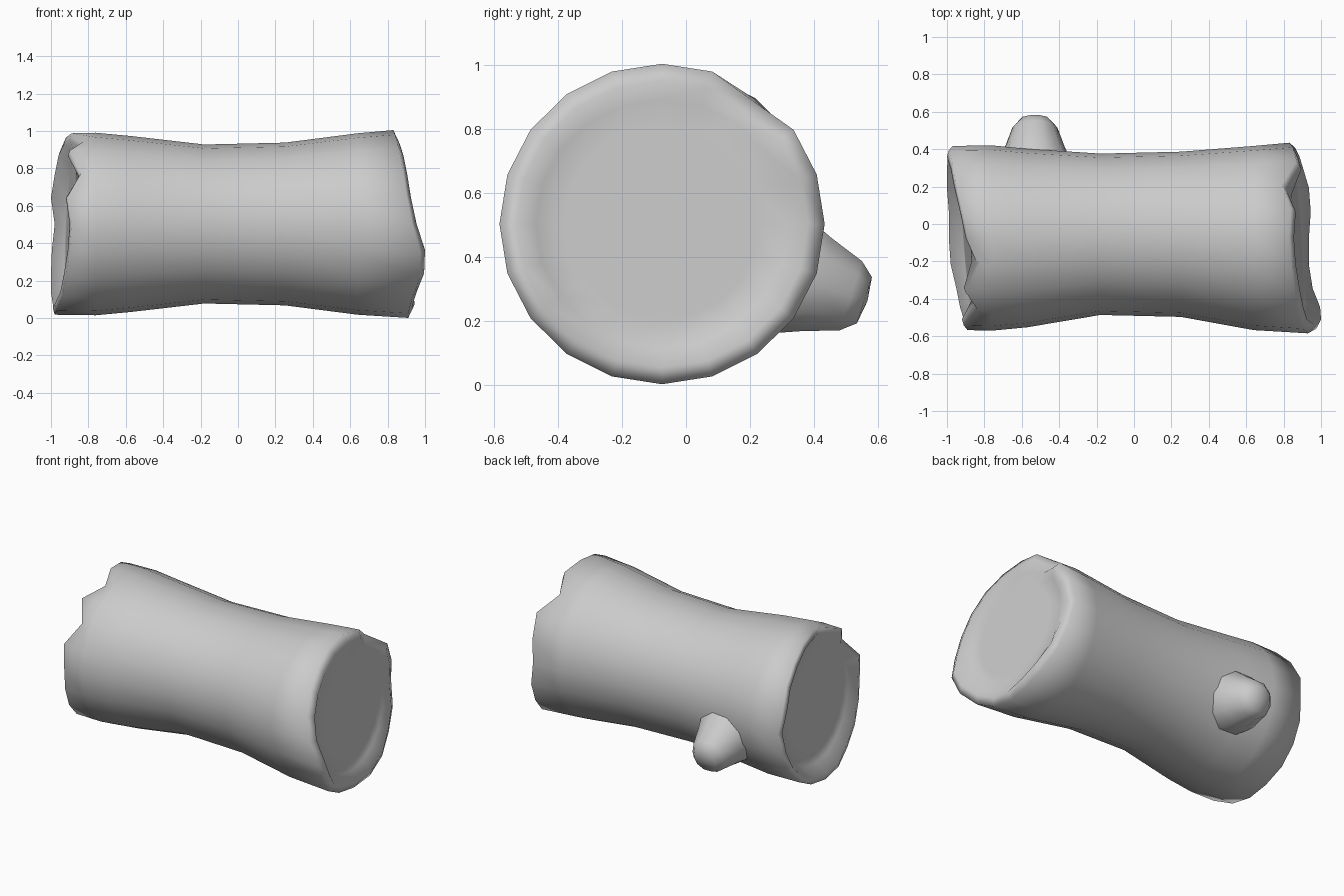
import bpy, bmesh, math
from mathutils import Vector

if "Cube" in bpy.data.objects:
    bpy.data.objects.remove(bpy.data.objects["Cube"])

N = 20


def skin(name, rings, cap_start=None, cap_end=None):
    """Bridge rings of points into a smooth tube, fanning the ends to centre points."""
    bm = bmesh.new()
    loops = [[bm.verts.new(p) for p in ring] for ring in rings]
    n = len(loops[0])
    for a, b in zip(loops, loops[1:]):
        for i in range(n):
            j = (i + 1) % n
            bm.faces.new((a[i], a[j], b[j], b[i]))
    for loop, centre in ((loops[0], cap_start), (loops[-1], cap_end)):
        if centre is not None:
            c = bm.verts.new(centre)
            for i in range(n):
                bm.faces.new((loop[i], loop[(i + 1) % n], c))
    bmesh.ops.recalc_face_normals(bm, faces=bm.faces)
    for f in bm.faces:
        f.smooth = True
    mesh = bpy.data.meshes.new(name)
    bm.to_mesh(mesh)
    bm.free()
    obj = bpy.data.objects.new(name, mesh)
    bpy.context.collection.objects.link(obj)
    return obj


def ring(xs, r, cy=-0.075, dents=()):
    """Ring around the log axis; xs is one x or one x per side, dents pull sides inward."""
    pts = []
    for i in range(N):
        t = 2 * math.pi * i / N
        rr = r * (0.95 if i in dents else 1)
        x = xs[i] if isinstance(xs, list) else xs
        pts.append((x, cy + 1.015 * rr * math.cos(t), 0.503 + rr * math.sin(t)))
    return pts


def tilted(x, k_y, k_z, r):
    """Ring of a flat cut face leaning along y and z."""
    angles = [2 * math.pi * i / N for i in range(N)]
    return ring([x + r * (k_y * math.cos(t) + k_z * math.sin(t)) for t in angles], r)


# Ragged rim positions, starting at the back side and going over the top
left = [-.97, -.99, -.97, -.95, -.92, -.89, -.83, -.90, -.84, -.91,
        -.89, -.90, -.92, -.94, -.97, -.98, -.98, -.99, -.99, -.985]
right = [.83, .85, .87, .79, .84, .83, .84, .86, .88, .90,
         .93, .975, .97, .93, .91, .91, .92, .91, .88, .86]

# Log body: shallow cut face, lip, waisted bark, lip, shallow cut face
rings = [
    tilted(-.895, -.07, .05, .30),
    tilted(-.895, -.07, .05, .39),
    ring([x - .01 for x in left], .45, dents=(6, 8)),
    ring(left, .485, dents=(6, 8)),
    ring(-.76, .488),
    ring(-.57, .47),
    ring(-.18, .425, -.055),
    ring(.25, .435, -.055),
    ring(.64, .485),
    ring(right, .502, dents=(3,)),
    ring([x + .025 for x in right], .45, dents=(3,)),
    tilted(.875, -.06, -.06, .39),
    tilted(.875, -.06, -.06, .30),
]
skin("log_body", rings, (-.895, -.075, .503), (.875, -.075, .503))

# Branch stub with flared root, pointing back and slightly down
axis = Vector((0, .95, -.31)).normalized()
u = Vector((1, 0, 0))
v = axis.cross(u)
base = Vector((-.53, .25, .365))
stub = []
for d, r in ((0, .20), (.10, .19), (.17, .16), (.28, .12), (.325, .08)):
    c = base + axis * d
    stub.append([c + (u * math.cos(a) + v * math.sin(a)) * r
                 for a in (2 * math.pi * k / 10 for k in range(10))])
skin("branch_stub", stub, None, base + axis * .335)
